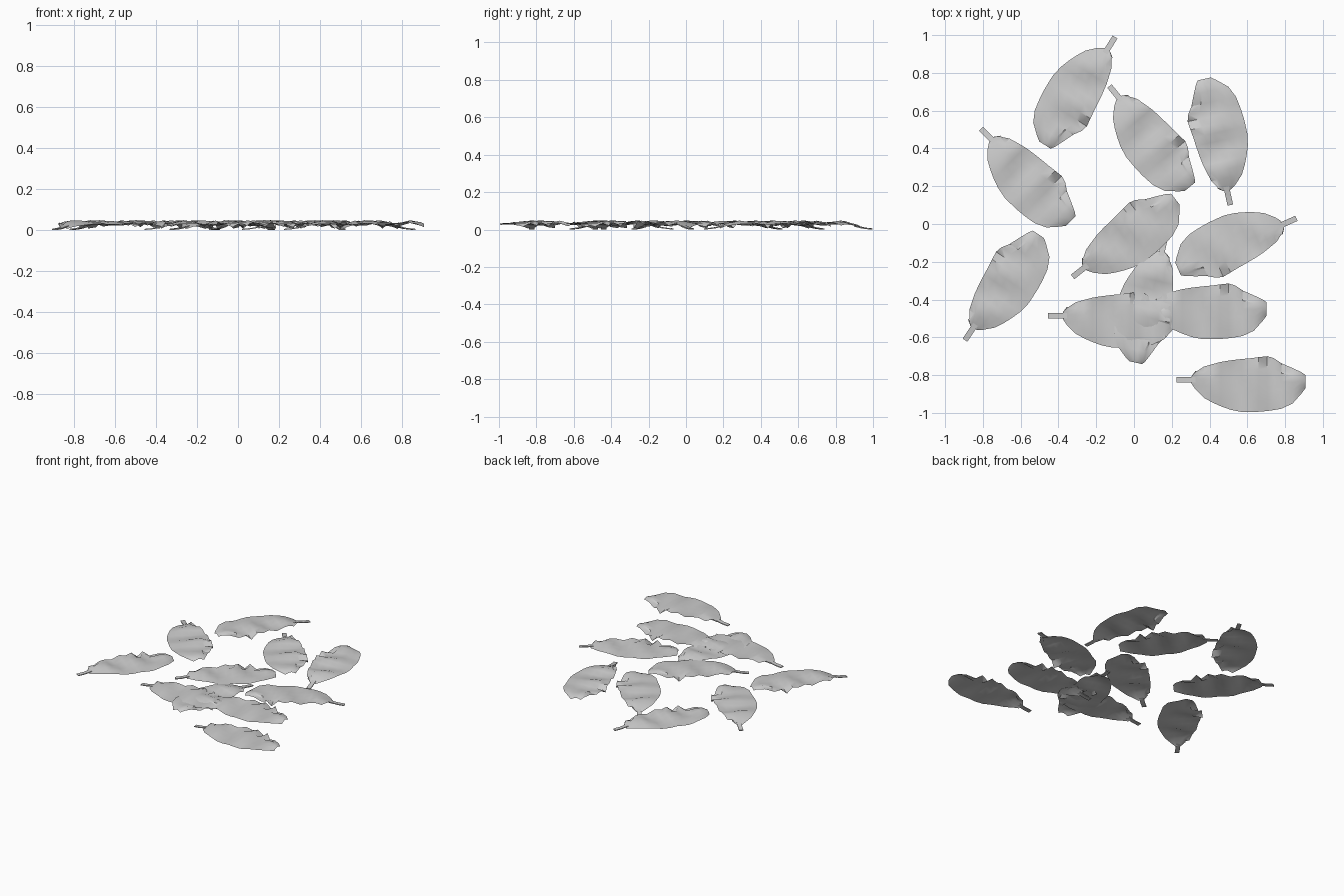
import bpy, bmesh, math
from mathutils import Matrix, Vector

cube = bpy.data.objects.get("Cube")
if cube:
    bpy.data.objects.remove(cube)

grey = bpy.data.materials.new("leaf grey")
grey.use_nodes = True
colour = (0.6, 0.6, 0.6, 1)
grey.diffuse_color = colour
grey.node_tree.nodes["Principled BSDF"].inputs["Base Color"].default_value = colour

# Blade stations along the leaf: distance, right edge, left edge, spine height, left edge curl
STATIONS = [
    (0.08, -0.02, 0.02, 0.012, 0),
    (0.10, -0.05, 0.04, 0.022, 0.012),
    (0.145, -0.095, 0.07, 0.034, -0.015),
    (0.19, -0.12, 0.083, 0.042, 0),
    (0.235, -0.14, 0.095, 0.038, 0.006),
    (0.285, -0.158, 0.103, 0.027, 0),
    (0.345, -0.17, 0.11, 0.032, 0.008),
    (0.39, -0.17, 0.114, 0.042, -0.012),
    (0.435, -0.169, 0.12, 0.04, 0.008),
    (0.48, -0.165, 0.125, 0.031, -0.018),
    (0.515, -0.16, 0.115, 0.03, 0.016),
    (0.555, -0.153, 0.088, 0.036, -0.022),
    (0.615, -0.125, 0.062, 0.042, -0.012),
    (0.662, -0.072, 0.04, 0.034, 0),
    (0.682, -0.045, 0.026, 0.026, 0),
]
ACROSS = [0, 0.2, 0.4, 0.6, 0.78, 0.92, 1]


def build_leaf():
    bm = bmesh.new()
    rows = []
    # Rippled blade with a crumpled left edge
    for i, (x, right, left, height, curl) in enumerate(STATIONS):
        row = []
        for t in ACROSS:
            ripple = 0.006 * math.sin(26 * x + 5 * t) * min(1, i / 3)
            fold = curl * max(0, (t - 0.78) / 0.22)
            # The fold line wanders in and out where the edge is crumpled
            shift = curl * 1.2 if t == 0.92 else 0
            z = height + ripple + fold - 0.006 * (1 - t) ** 4
            row.append(bm.verts.new((x, right + (left - right) * t + shift, max(z, 0.004))))
        rows.append(row)
    for a, b in zip(rows, rows[1:]):
        for j in range(len(ACROSS) - 1):
            bm.faces.new((a[j], b[j], b[j + 1], a[j + 1]))
    # Flat stalk rising gently into the blade
    ends = [(0, 0.002), (0.05, 0.007), (0.1, 0.018)]
    bottom = [[bm.verts.new((x, y, z - 0.002)) for y in (-0.015, 0.015)] for x, z in ends]
    top = [[bm.verts.new((x, y, z + 0.004)) for y in (-0.015, 0.015)] for x, z in ends]
    for k in range(2):
        a, b, c, d = bottom[k], bottom[k + 1], top[k], top[k + 1]
        bm.faces.new((c[0], d[0], d[1], c[1]))
        bm.faces.new((a[0], a[1], b[1], b[0]))
        bm.faces.new((a[0], b[0], d[0], c[0]))
        bm.faces.new((a[1], c[1], d[1], b[1]))
    bm.faces.new((bottom[0][0], top[0][0], top[0][1], bottom[0][1]))
    mesh = bpy.data.meshes.new("leaf")
    bm.to_mesh(mesh)
    bm.free()
    mesh.materials.append(grey)
    return mesh


# Scattered leaves: stalk end x, y and heading in degrees
PLACES = [
    (0.225, -0.825, 0), (-0.455, -0.485, 0), (0.02, -0.44, 0),
    (0.86, 0.03, 204), (0.51, 0.10, 102.5), (-0.13, 0.73, -50.6),
    (-0.10, 0.99, 237.8), (-0.81, 0.505, -45), (-0.895, -0.615, 56),
    (-0.325, -0.28, 38), (0.165, -0.07, 257.6),
]
leaf_mesh = build_leaf()
bpy.ops.object.select_all(action="DESELECT")
for n, (x, y, heading) in enumerate(PLACES, 1):
    leaf = bpy.data.objects.new(f"leaf_{n}", leaf_mesh)
    leaf.location = (x, y, 0)
    leaf.rotation_euler.z = math.radians(heading)
    bpy.context.collection.objects.link(leaf)
    leaf.select_set(True)
    bpy.context.view_layer.objects.active = leaf
bpy.ops.object.shade_smooth_by_angle(angle=math.radians(30))
